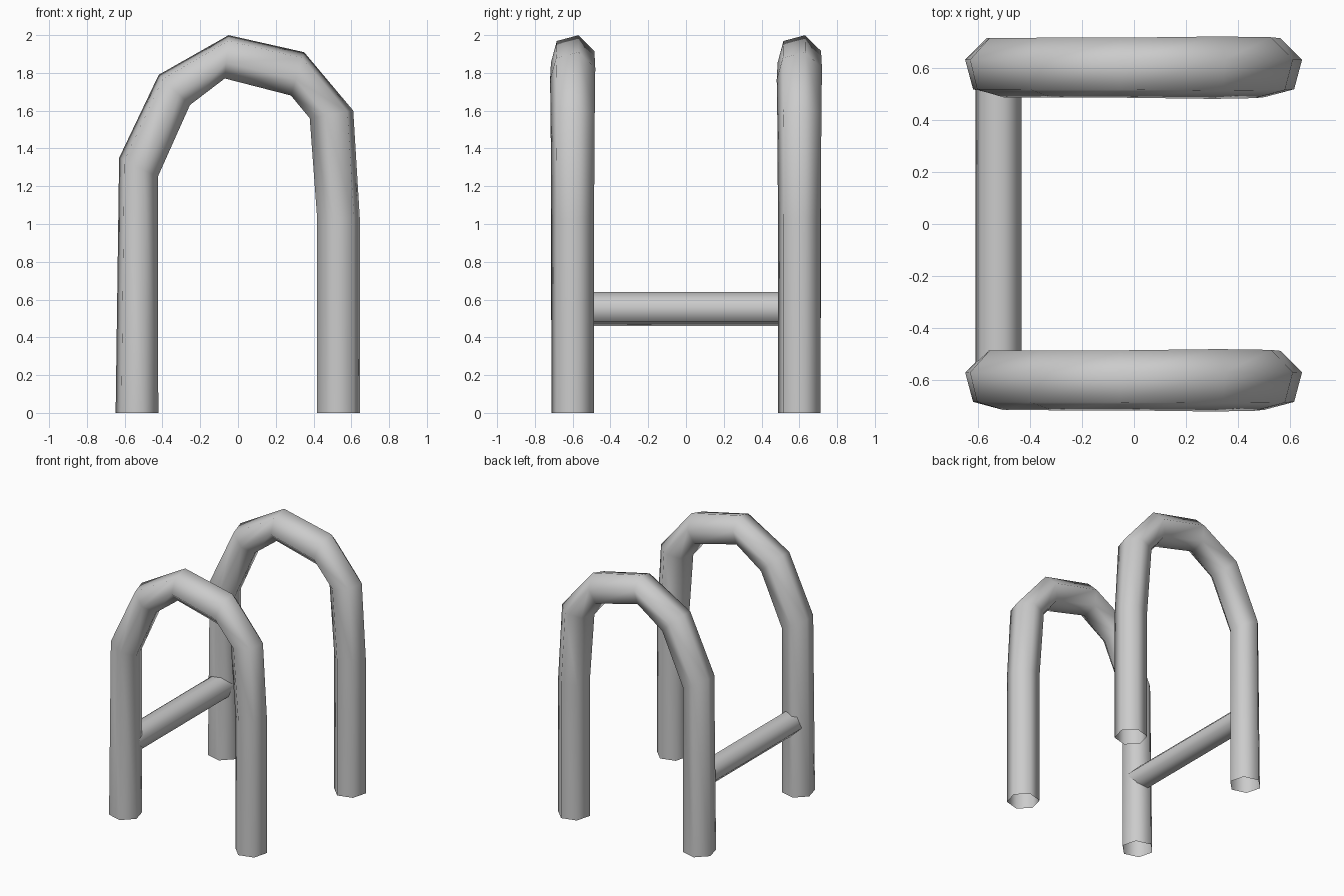
import bpy, bmesh, math
from mathutils import Vector

cube = bpy.data.objects.get("Cube")
if cube:
    bpy.data.objects.remove(cube, do_unlink=True)

metal = bpy.data.materials.new("grey_metal")
metal.use_nodes = True
colour = (0.6, 0.6, 0.6, 1)
metal.diffuse_color = colour
metal.node_tree.nodes["Principled BSDF"].inputs["Base Color"].default_value = colour


def tube(name, rings, sides, turn):
    """Open tube through rings of (centre, outward axis, side axis, radius)."""
    bm = bmesh.new()
    loops = []
    for centre, out, side, radius in rings:
        loop = []
        for k in range(sides):
            a = turn + math.tau * k / sides
            loop.append(bm.verts.new(centre + radius * (out * math.cos(a) + side * math.sin(a))))
        loops.append(loop)
    for a, b in zip(loops, loops[1:]):
        for k in range(sides):
            n = (k + 1) % sides
            bm.faces.new((a[k], a[n], b[n], b[k]))
    bmesh.ops.recalc_face_normals(bm, faces=bm.faces)
    for f in bm.faces:
        f.smooth = True
    mesh = bpy.data.meshes.new(name)
    bm.to_mesh(mesh)
    bm.free()
    mesh.materials.append(metal)
    obj = bpy.data.objects.new(name, mesh)
    bpy.context.collection.objects.link(obj)
    return obj


# Bent rail: x, z, ring tilt in degrees, radius
path = [
    (-0.535, 0, 180, 0.117), (-0.527, 1.30, 154, 0.118),
    (-0.337, 1.71, 136, 0.119), (-0.06, 1.885, 85, 0.119),
    (0.315, 1.795, 73, 0.124), (0.495, 1.58, 10, 0.121),
    (0.532, 1.03, 0, 0.117), (0.532, 0, 0, 0.117),
]
side = Vector((0, 1, 0))
for name, y in (("front_rail", -0.6), ("back_rail", 0.6)):
    rings = []
    for x, z, tilt, radius in path:
        t = math.radians(tilt)
        rings.append((Vector((x, y, z)), Vector((math.cos(t), 0, math.sin(t))), side, radius))
    tube(name, rings, 6, math.radians(15))

# Cross bar joining the two right-hand legs
bar = [(Vector((-0.52, y, 0.55)), Vector((1, 0, 0)), Vector((0, 0, 1)), 0.092) for y in (-0.58, 0.58)]
tube("cross_bar", bar, 6, math.radians(15))
